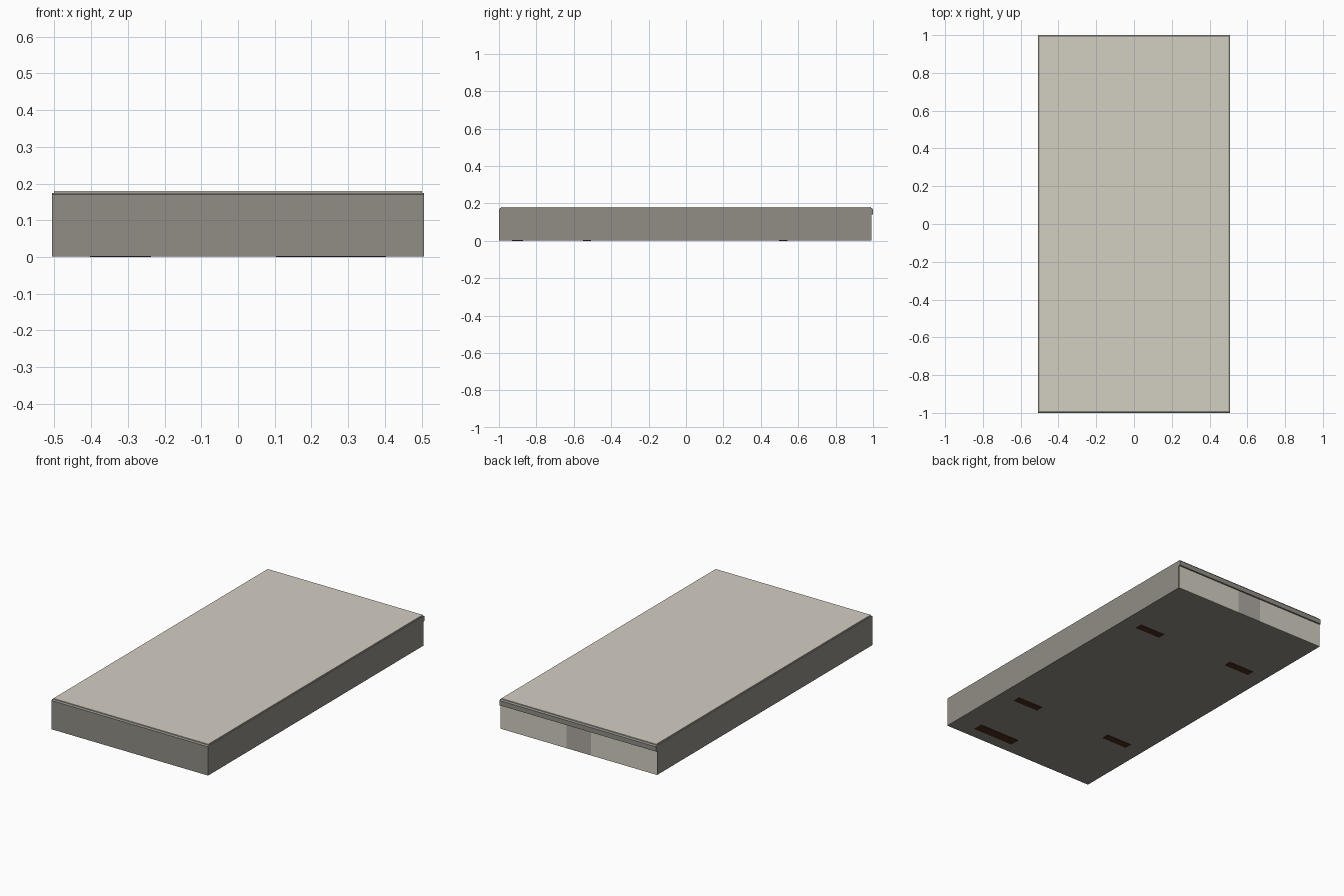
import bpy, bmesh

if "Cube" in bpy.data.objects:
    bpy.data.objects.remove(bpy.data.objects["Cube"])


def material(name, r, g, b):
    m = bpy.data.materials.new(name)
    m.diffuse_color = (r, g, b, 1)
    m.use_nodes = True
    m.node_tree.nodes["Principled BSDF"].inputs["Base Color"].default_value = m.diffuse_color
    return m


SHELL = material("grey_shell", 0.285, 0.27, 0.235)
LIGHT = material("pale_cover", 0.65, 0.62, 0.54)
MID = material("mid_grey", 0.42, 0.39, 0.35)
BROWN = material("dark_brown", 0.07, 0.025, 0.01)


def finish(bm, name, mat):
    bmesh.ops.recalc_face_normals(bm, faces=bm.faces)
    me = bpy.data.meshes.new(name)
    bm.to_mesh(me)
    bm.free()
    me.materials.append(mat)
    ob = bpy.data.objects.new(name, me)
    bpy.context.collection.objects.link(ob)
    return ob


def box(name, x0, x1, y0, y1, z0, z1, mat):
    bm = bmesh.new()
    bmesh.ops.create_cube(bm, size=1)
    for v in bm.verts:
        v.co.x = x1 if v.co.x > 0 else x0
        v.co.y = y1 if v.co.y > 0 else y0
        v.co.z = z1 if v.co.z > 0 else z0
    return finish(bm, name, mat)


def extrude_x(name, profile, half, mat):
    bm = bmesh.new()
    face = bm.faces.new([bm.verts.new((-half, y, z)) for y, z in profile])
    ext = bmesh.ops.extrude_face_region(bm, geom=[face])
    verts = [g for g in ext["geom"] if isinstance(g, bmesh.types.BMVert)]
    bmesh.ops.translate(bm, verts=verts, vec=(2 * half, 0, 0))
    return finish(bm, name, mat)


# Main shell: chamfered top edges, lip overhanging the recessed back
extrude_x("shell", [(-1, 0.002), (-1, 0.17), (-0.992, 0.175), (0.992, 0.175),
                    (1, 0.17), (1, 0.142), (0.988, 0.142), (0.988, 0.002)],
          0.507, SHELL)

# Thin pale cover on top
box("top_cover", -0.501, 0.501, -0.99, 0.99, 0.175, 0.18, LIGHT)

# Back panels on both sides of the middle connector panel
for side, x0, x1 in (("left", -0.505, -0.078), ("right", 0.078, 0.505)):
    box("back_panel_" + side, x0, x1, 0.986, 0.991, 0.002, 0.142, LIGHT)
box("back_middle_panel", -0.078, 0.078, 0.986, 0.991, 0.002, 0.142, MID)

# Four underside pads and one longer label plate
for i, (x, y) in enumerate([(0.32, 0.52), (-0.32, 0.52), (0.32, -0.53), (-0.32, -0.53)]):
    box("underside_pad_%d" % (i + 1), x - 0.083, x + 0.083, y - 0.022, y + 0.022,
        0, 0.004, BROWN)
box("underside_plate", 0.236 - 0.133, 0.236 + 0.133, -0.93, -0.872, 0, 0.004, BROWN)
